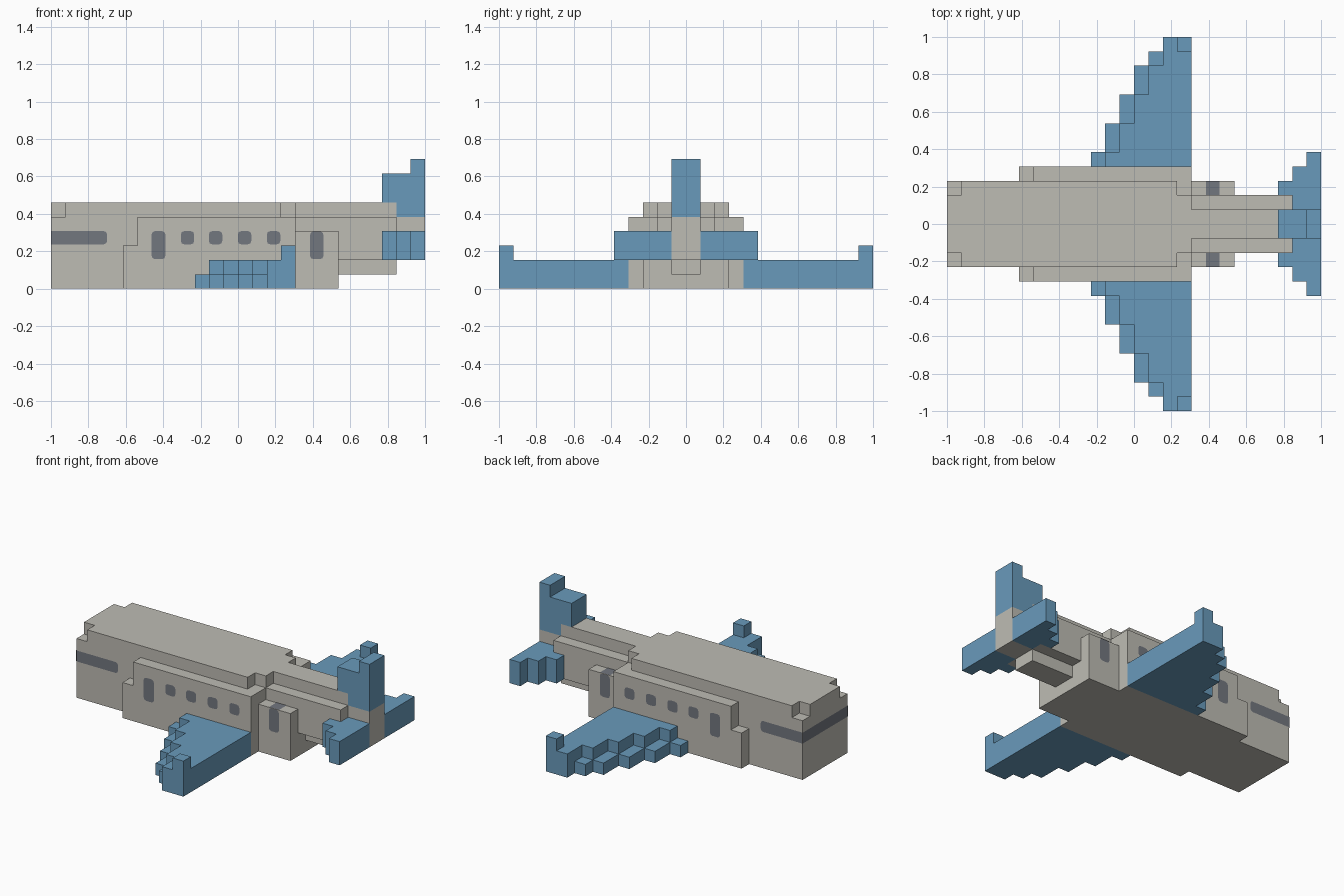
import bpy, bmesh, math
from mathutils import Vector

if "Cube" in bpy.data.objects:
    bpy.data.objects.remove(bpy.data.objects["Cube"])

U = 1 / 13  # one block of the model's grid


def material(name, rgb):
    m = bpy.data.materials.new(name)
    m.diffuse_color = (*rgb, 1)
    m.use_nodes = True
    m.node_tree.nodes["Principled BSDF"].inputs["Base Color"].default_value = m.diffuse_color
    return m


GREY = material("warm_grey", (0.515, 0.503, 0.456))
BLUE = material("sky_blue", (0.141, 0.323, 0.497))
GLASS = material("slate_glass", (0.171, 0.184, 0.212))

# Boxes in grid units: x0, x1, y0, y1, z0, z1 (mirrored across y = 0)
PARTS = {
    "fuselage": (GREY, [
        (0, 17, 0, 3, 0, 5), (0, 1, 0, 2, 5, 6), (1, 16, 0, 3, 5, 6),
        (16, 17, 0, 2, 5, 6), (17, 24, 0, 1, 5, 6)]),
    "cabin_sides": (GREY, [(5, 6, 3, 4, 0, 3), (6, 17, 3, 4, 0, 5)]),
    "rear_cabin": (GREY, [(17, 20, 0, 3, 0, 4)]),
    "tail_boom": (GREY, [
        (17, 24, 0, 2, 2, 5), (20, 24, 0, 1, 1, 2), (24, 26, 0, 1, 2, 5)]),
    "tail_fin": (BLUE, [
        (24, 26, 0, 1, 5, 8), (23, 24, 0, 1, 6, 8), (25, 26, 0, 1, 8, 9)]),
    "tailplane": (BLUE, [
        (23, 26, 1, 3, 2, 4), (24, 26, 3, 4, 2, 4), (25, 26, 4, 5, 2, 4)]),
}

# Stepped wings: the upper layer sits one block behind the lower one
wing = [(16, 17, 12, 13, 2, 3), (15, 17, 12, 13, 0, 2)]
for lead, y0, y1 in ((10, 4, 5), (11, 5, 7), (12, 7, 9), (13, 9, 11), (14, 11, 12)):
    wing += [(lead, 17, y0, y1, 0, 1), (lead + 1, 17, y0, y1, 1, 2)]
PARTS["wings"] = (BLUE, wing)

# Fill the block grid, first part listed owns a block
owner = {}
for name, (_, boxes) in PARTS.items():
    for x0, x1, y0, y1, z0, z1 in boxes:
        for x in range(x0, x1):
            for y in range(y0, y1):
                for z in range(z0, z1):
                    owner.setdefault((x, y, z), name)
                    owner.setdefault((x, -1 - y, z), name)


def make_object(name, bm, mat):
    mesh = bpy.data.meshes.new(name)
    bm.to_mesh(mesh)
    bm.free()
    mesh.materials.append(mat)
    ob = bpy.data.objects.new(name, mesh)
    bpy.context.collection.objects.link(ob)
    return ob


def outward_face(bm, points, normal):
    f = bm.faces.new([bm.verts.new(p) for p in points])
    f.normal_update()
    if f.normal.dot(normal) < 0:
        f.normal_flip()


# Skin each part: only outer block faces, merged into large flat faces
for name, (mat, _) in PARTS.items():
    bm = bmesh.new()
    for cell in [c for c, n in owner.items() if n == name]:
        for axis in range(3):
            for side in (0, 1):
                step = [0, 0, 0]
                step[axis] = 2 * side - 1
                if tuple(a + b for a, b in zip(cell, step)) in owner:
                    continue
                pts = []
                for a, b in ((0, 0), (1, 0), (1, 1), (0, 1)):
                    p = list(cell)
                    p[axis] += side
                    p[(axis + 1) % 3] += a
                    p[(axis + 2) % 3] += b
                    pts.append((p[0] * U - 1, p[1] * U, p[2] * U))
                outward_face(bm, pts, Vector(step))
    bmesh.ops.remove_doubles(bm, verts=bm.verts, dist=1e-4)
    bmesh.ops.dissolve_limit(bm, angle_limit=0.01, verts=bm.verts, edges=bm.edges)
    make_object(name, bm, mat)


def rounded(x0, x1, z0, z1, r=0.018, left=True):
    """Rounded rectangle outline; the left corners may stay square."""
    pts = []
    corners = ((x1 - r, z1 - r, 0, True), (x0 + r, z1 - r, 90, left),
               (x0 + r, z0 + r, 180, left), (x1 - r, z0 + r, 270, True))
    for cx, cz, start, is_round in corners:
        if is_round:
            for a in (0, 45, 90):
                t = math.radians(start + a)
                pts.append((cx + r * math.cos(t), cz + r * math.sin(t)))
        else:
            pts.append((x0, cz + (r if start == 90 else -r)))
    return pts


def pane(name, points, normal):
    bm = bmesh.new()
    n = Vector(normal)
    outward_face(bm, [Vector(p) + n * 0.002 for p in points], n)
    make_object(name, bm, GLASS)


# Windows and doors on both sides: name, outline, distance from centre
PANES = [("cockpit_window", rounded(-1, -0.70, 0.237, 0.308, left=False), 3 * U),
         ("front_door", rounded(-0.462, -0.388, 0.158, 0.308), 4 * U),
         ("rear_door", rounded(0.385, 0.457, 0.158, 0.306), 3 * U)]
for i, x in enumerate((-0.27, -0.12, 0.035, 0.19)):
    PANES.append((f"cabin_window_{i + 1}",
                  rounded(x - 0.036, x + 0.036, 0.237, 0.308), 4 * U))
for s, label in ((-1, "right"), (1, "left")):
    for name, outline, y in PANES:
        pane(f"{name}_{label}", [(x, s * y, z) for x, z in outline], (0, s, 0))
    # Dark door top on the rear cabin roof
    pane(f"door_top_{label}", [(x, s * y, 4 * U) for x, y in (
        (0.385, 2 * U), (0.457, 2 * U), (0.457, 3 * U), (0.385, 3 * U))], (0, 0, 1))

# Windscreen across the nose
pane("windscreen", [(-1, y, z) for y, z in (
    (-3 * U, 0.237), (3 * U, 0.237), (3 * U, 0.308), (-3 * U, 0.308))], (-1, 0, 0))
